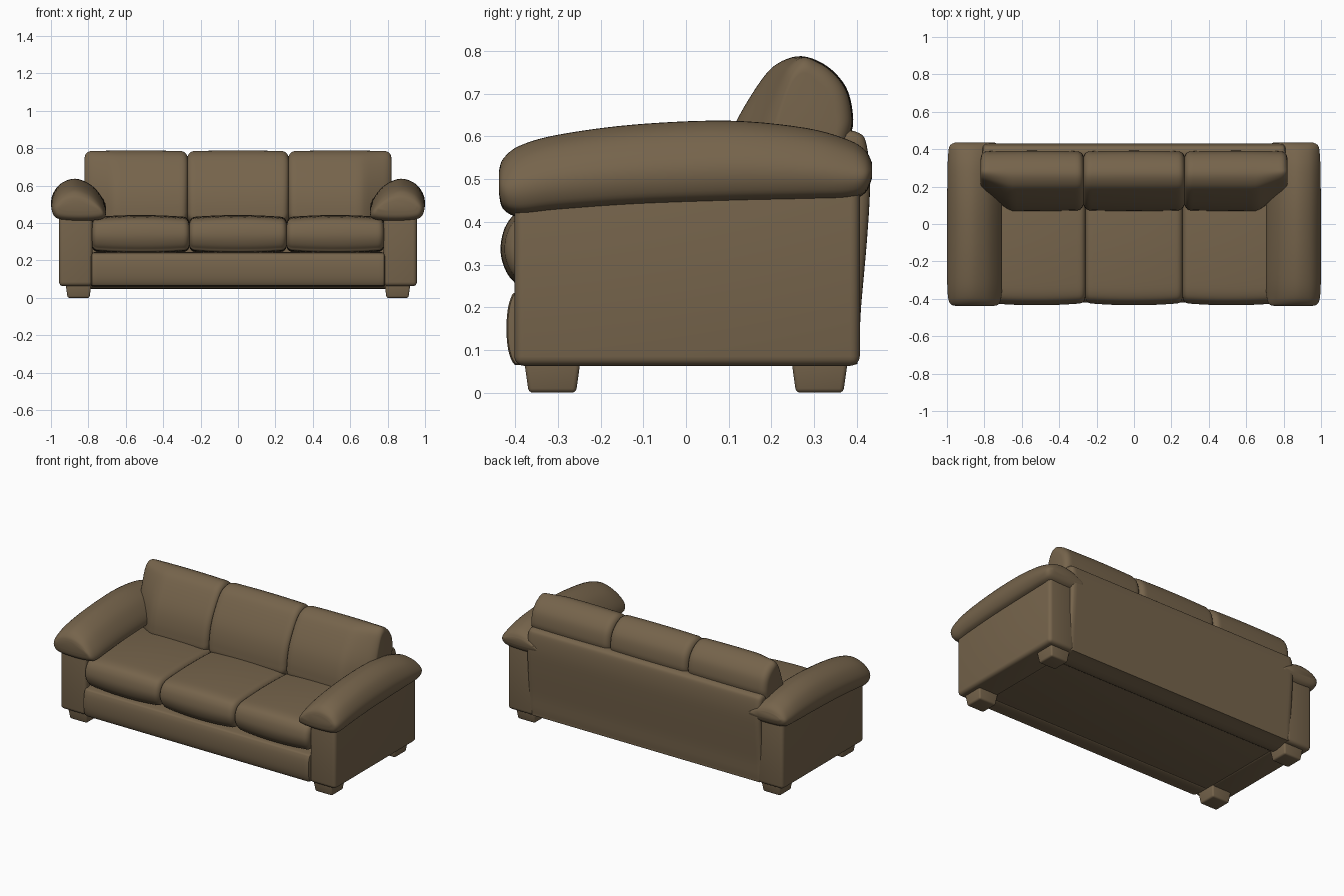
import bpy, bmesh, math
from mathutils import Vector

cube = bpy.data.objects.get("Cube")
if cube:
    bpy.data.objects.remove(cube, do_unlink=True)

leather = bpy.data.materials.new("brown leather")
leather.use_nodes = True
COLOUR = (0.18, 0.127, 0.071, 1)
leather.diffuse_color = COLOUR
leather.node_tree.nodes["Principled BSDF"].inputs["Base Color"].default_value = COLOUR


def finish(name, bm, angle=50):
    bmesh.ops.recalc_face_normals(bm, faces=bm.faces)
    mesh = bpy.data.meshes.new(name)
    bm.to_mesh(mesh)
    bm.free()
    mesh.materials.append(leather)
    obj = bpy.data.objects.new(name, mesh)
    bpy.context.collection.objects.link(obj)
    bpy.ops.object.select_all(action='DESELECT')
    obj.select_set(True)
    bpy.context.view_layer.objects.active = obj
    bpy.ops.object.shade_smooth_by_angle(angle=math.radians(angle))
    return obj


def spline(points, closed, steps=5):
    """Smooth curve through a few points."""
    pts = [Vector(p) for p in points]
    n = len(pts)
    pick = (lambda i: pts[i % n]) if closed else (lambda i: pts[max(0, min(n - 1, i))])
    out = []
    for i in range(n if closed else n - 1):
        a, b, c, d = (pick(i + k) for k in (-1, 0, 1, 2))
        for s in range(steps):
            t = s / steps
            out.append(0.5 * (2 * b + (c - a) * t + (2 * a - 5 * b + 4 * c - d) * t**2
                              + (3 * b - a - 3 * c + d) * t**3))
    return out if closed else out + [pts[-1]]


def loft(name, rings):
    bm = bmesh.new()
    loops = [[bm.verts.new(p) for p in ring] for ring in rings]
    n = len(loops[0])
    for a, b in zip(loops, loops[1:]):
        for i in range(n):
            bm.faces.new((a[i], a[(i + 1) % n], b[(i + 1) % n], b[i]))
    bm.faces.new(loops[0])
    bm.faces.new(loops[-1])
    return finish(name, bm)


def box(name, lo, hi, radius, taper=1.0):
    """Rounded box; taper narrows the bottom."""
    bm = bmesh.new()
    bmesh.ops.create_cube(bm, size=1)
    lo, hi = Vector(lo), Vector(hi)
    for v in bm.verts:
        k = taper if v.co.z < 0 else 1
        v.co = (lo + hi) / 2 + Vector((v.co.x * k, v.co.y * k, v.co.z)) * (hi - lo)
    bmesh.ops.bevel(bm, geom=bm.edges[:], offset=radius, segments=4, profile=0.5,
                    affect='EDGES')
    return finish(name, bm)


def padded(name, profile, x0, x1, edge, crown=0.0, skew=None):
    """Sweep a y-z profile along x with rounded, inset ends."""
    pts = spline(profile, True)
    ys, zs = [p.x for p in pts], [p.y for p in pts]
    cy, cz = (min(ys) + max(ys)) / 2, (min(zs) + max(zs)) / 2
    hy, hz = (max(ys) - min(ys)) / 2, (max(zs) - min(zs)) / 2
    rings = []
    for i in range(33):
        u = math.sin((i / 16 - 1) * math.pi / 2)
        x = (x0 + x1) / 2 + u * (x1 - x0) / 2
        gap = min(x - x0, x1 - x) / edge
        d = edge * (1 - math.sqrt(max(0, 1 - (1 - min(gap, 1))**2))) + crown * u * u
        ring = []
        for p in pts:
            y = cy + (p.x - cy) * (hy - d) / hy
            z = cz + (p.y - cz) * (hz - d) / hz
            ring.append(Vector((x, skew(x, y) if skew else y, z)))
        rings.append(ring)
    return loft(name, rings)


# Base and front rail
box("base", (-0.8, -0.38, 0.065), (0.8, 0.39, 0.235), 0.02)
padded("front_rail", [(-0.405, 0.07), (-0.418, 0.11), (-0.42, 0.17), (-0.411, 0.22),
                      (-0.39, 0.237), (-0.3, 0.237), (-0.28, 0.15), (-0.3, 0.066),
                      (-0.385, 0.065)], -0.785, 0.785, 0.012)

# Back panel
padded("back_panel", [(0.385, 0.065), (0.403, 0.085), (0.41, 0.2), (0.424, 0.36),
                      (0.431, 0.49), (0.423, 0.58), (0.405, 0.608), (0.36, 0.612),
                      (0.25, 0.58), (0.22, 0.3), (0.25, 0.066)], -0.81, 0.81, 0.02)

# Seat and back cushions
SEAT = [(-0.428, 0.3), (-0.434, 0.345), (-0.42, 0.395), (-0.385, 0.425), (-0.3, 0.437),
        (-0.1, 0.443), (0.12, 0.435), (0.24, 0.41), (0.25, 0.33), (0.2, 0.243),
        (-0.1, 0.24), (-0.36, 0.243), (-0.405, 0.262)]
BACK = [(0.08, 0.41), (0.072, 0.47), (0.088, 0.56), (0.12, 0.64), (0.175, 0.73),
        (0.215, 0.771), (0.27, 0.788), (0.33, 0.765), (0.375, 0.715), (0.391, 0.65),
        (0.385, 0.6), (0.35, 0.5), (0.3, 0.4), (0.17, 0.385)]


def narrow_ends(x, y):
    # The front of the outer cushions slants away beside the arms
    k = max(0, (abs(x) - 0.66) / 0.16)
    return y + max(0, 0.3 - y) * 0.45 * k


for side, a, b in (("right", -0.78, -0.26), ("middle", -0.26, 0.26), ("left", 0.26, 0.78)):
    padded("seat_cushion_" + side, SEAT, a, b, 0.03, 0.012)
    grow = {"right": (-0.04, -0.01), "middle": (-0.01, 0.01), "left": (0.01, 0.04)}[side]
    padded("back_cushion_" + side, BACK, a + grow[0], b + grow[1], 0.035, 0.004, narrow_ends)

# Arms: section as (x, share of height), stations as (y, bottom, top), width
SECTION = [(0.73, 0.05), (0.705, 0.2), (0.727, 0.5), (0.785, 0.83), (0.87, 1),
           (0.95, 0.86), (0.995, 0.52), (0.992, 0.22), (0.955, 0.05), (0.84, 0)]
STATIONS = [(-0.438, 0.465, 0.52, 0.7), (-0.428, 0.43, 0.548, 0.88),
            (-0.39, 0.412, 0.578, 0.97), (-0.3, 0.42, 0.604, 1), (-0.12, 0.432, 0.628, 1),
            (0.1, 0.44, 0.637, 1), (0.28, 0.445, 0.62, 0.99), (0.38, 0.45, 0.592, 0.96),
            (0.42, 0.468, 0.567, 0.9), (0.435, 0.5, 0.54, 0.72)]
for side, s in (("left", 1), ("right", -1)):
    rings = []
    for y, low, high, w in spline(STATIONS, False):
        rings.append([Vector((s * (0.85 + (p.x - 0.85) * w), y, low + p.y * (high - low)))
                      for p in spline(SECTION, True)])
    loft("arm_roll_" + side, rings)
    x = sorted((s * 0.778, s * 0.957))
    box("arm_side_" + side, (x[0], -0.402, 0.063), (x[1], 0.407, 0.5), 0.022)
    # Feet
    x = sorted((s * 0.783, s * 0.922))
    for end, y in (("front", -0.313), ("back", 0.313)):
        box("foot_" + end + "_" + side, (x[0], y - 0.066, 0), (x[1], y + 0.066, 0.075),
            0.01, 0.84)
